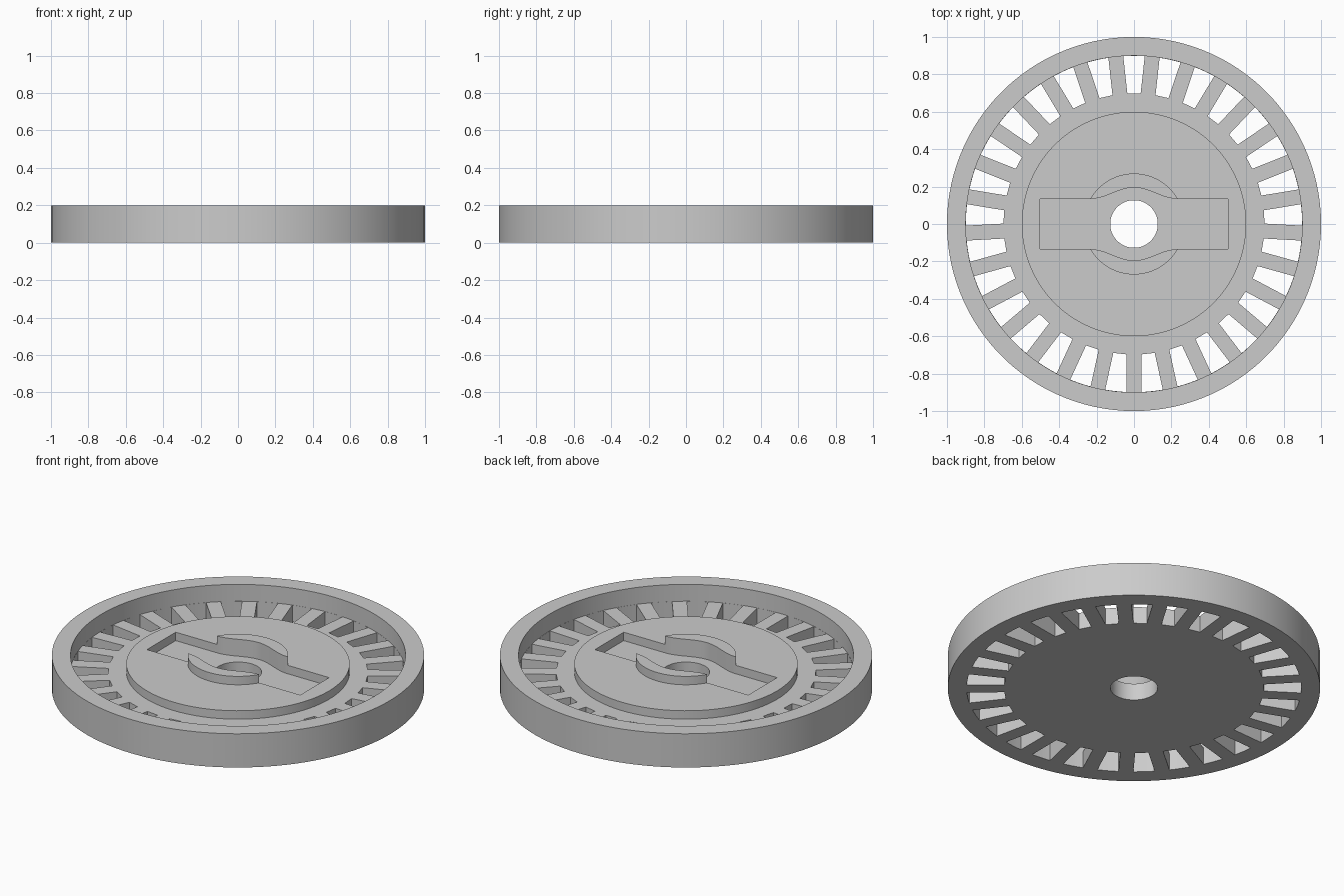
import bpy, bmesh, math
from mathutils import Vector

if "Cube" in bpy.data.objects:
    bpy.data.objects.remove(bpy.data.objects["Cube"], do_unlink=True)

SPOKES = 29
SPOKE_HALF = 0.04
HUB_HOLE, SLOT_IN, SLOT_OUT = 0.127, 0.698, 0.899
FLOOR, HUB_TOP, RIM_TOP = 0.1, 0.15, 0.2

grey = bpy.data.materials.new("light grey")
grey.use_nodes = True
grey.diffuse_color = (0.6, 0.6, 0.6, 1)
grey.node_tree.nodes["Principled BSDF"].inputs["Base Color"].default_value = (0.6, 0.6, 0.6, 1)


def make_object(name, bm):
    bmesh.ops.recalc_face_normals(bm, faces=bm.faces)
    mesh = bpy.data.meshes.new(name)
    bm.to_mesh(mesh)
    bm.free()
    mesh.materials.append(grey)
    obj = bpy.data.objects.new(name, mesh)
    bpy.context.collection.objects.link(obj)
    return obj


def lathe(name, profile, segments):
    """Revolve a closed (radius, z) profile around the z axis."""
    bm = bmesh.new()
    rings = []
    for i in range(segments):
        a = math.tau * i / segments
        rings.append([bm.verts.new((r * math.cos(a), r * math.sin(a), z)) for r, z in profile])
    n = len(profile)
    for i in range(segments):
        p, q = rings[i], rings[(i + 1) % segments]
        for j in range(n):
            k = (j + 1) % n
            bm.faces.new((p[j], q[j], q[k], p[k]))
    return make_object(name, bm)


def add_prism(bm, outline, z0, z1):
    """Extrude a flat outline between two heights."""
    low = [bm.verts.new((x, y, z0)) for x, y in outline]
    high = [bm.verts.new((x, y, z1)) for x, y in outline]
    bm.faces.new(low)
    bm.faces.new(high)
    n = len(outline)
    for i in range(n):
        j = (i + 1) % n
        bm.faces.new((low[i], low[j], high[j], high[i]))


# Wheel body: rim, sunken floor, raised hub and central boss
wheel = lathe("slotted_wheel", [
    (HUB_HOLE, 0), (1, 0), (1, RIM_TOP), (0.9, RIM_TOP), (0.9, FLOOR), (0.6, FLOOR),
    (0.6, HUB_TOP), (0.27, HUB_TOP), (0.27, RIM_TOP), (HUB_HOLE, RIM_TOP)], SPOKES * 4)

# Gaps between the parallel-sided spokes
bm = bmesh.new()
step = math.tau / SPOKES
for i in range(SPOKES):
    mid = -math.pi / 2 + (i + 0.5) * step
    half_in = step / 2 - math.asin(SPOKE_HALF / SLOT_IN)
    half_out = step / 2 - math.asin(SPOKE_HALF / SLOT_OUT)
    polar = [(SLOT_IN, half_in), (SLOT_IN, -half_in)]
    polar += [(SLOT_OUT, half_out * t / 2) for t in range(-2, 3)]
    outline = [(r * math.cos(mid + a), r * math.sin(mid + a)) for r, a in polar]
    add_prism(bm, outline, -0.1, 0.13)
gap_cutter = make_object("gap_cutter", bm)

# Keyway across the hub, bulging smoothly around the hole
bm = bmesh.new()
edge = [(0.503, 0.135)]
for i in range(25):
    x = 0.23 * (1 - i / 12)
    edge.append((x, 0.135 + 0.03 * (1 + math.cos(math.pi * x / 0.23))))
edge.append((-0.503, 0.135))
add_prism(bm, edge + [(-x, -y) for x, y in edge], FLOOR, 0.3)
keyway_cutter = make_object("keyway_cutter", bm)

# Cut the openings and remove the cutters
bpy.context.view_layer.objects.active = wheel
wheel.select_set(True)
for cutter in (gap_cutter, keyway_cutter):
    cutter.hide_render = True
    mod = wheel.modifiers.new(cutter.name, "BOOLEAN")
    mod.operation = "DIFFERENCE"
    mod.solver = "EXACT"
    mod.object = cutter
    bpy.ops.object.modifier_apply(modifier=mod.name)
    bpy.data.objects.remove(cutter, do_unlink=True)

bpy.ops.object.shade_smooth_by_angle(angle=math.radians(30))
